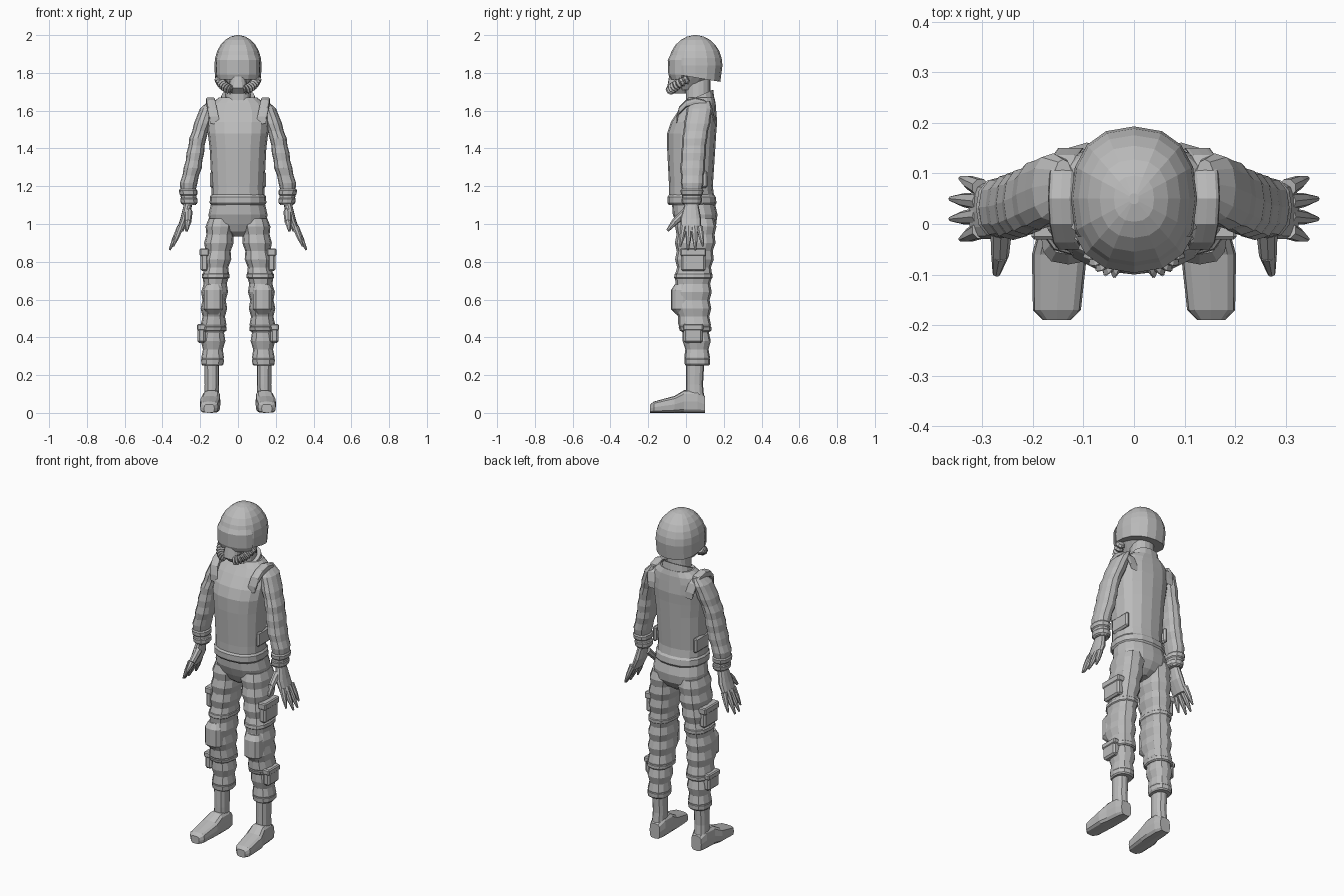
import bpy, bmesh
from math import sin, cos, pi, copysign
from mathutils import Vector, Matrix

if "Cube" in bpy.data.objects:
    bpy.data.objects.remove(bpy.data.objects["Cube"])

GREY = (0.5, 0.5, 0.5, 1)
grey = bpy.data.materials.new("plain_grey")
grey.use_nodes = True
grey.diffuse_color = GREY
grey.node_tree.nodes["Principled BSDF"].inputs["Base Color"].default_value = GREY


def finish(name, bm, mirror=True):
    """Turn a bmesh into a flat shaded object, mirrored across x if paired."""
    bmesh.ops.recalc_face_normals(bm, faces=bm.faces)
    mesh = bpy.data.meshes.new(name)
    bm.to_mesh(mesh)
    bm.free()
    mesh.materials.append(grey)
    obj = bpy.data.objects.new(name, mesh)
    bpy.context.scene.collection.objects.link(obj)
    if mirror:
        modifier = obj.modifiers.new("mirror", "MIRROR")
        modifier.use_mirror_merge = False


def section(rows, position, grow=0):
    """Interpolate a row at a position and grow it outwards."""
    position = min(max(position, rows[0][0]), rows[-1][0])
    for low, high in zip(rows, rows[1:]):
        if low[0] <= position <= high[0]:
            t = (position - low[0]) / (high[0] - low[0])
            row = [a + (b - a) * t for a, b in zip(low, high)]
            break
    pos, left, right, near, far = row
    return pos, left - grow, right + grow, near - grow, far + grow


def loft(name, rows, axis="z", mirror=True, power=0.85, cut=None):
    """Skin rounded sections; row = position, x low, x high, other low, other high."""
    bm = bmesh.new()
    sides = 12 if mirror else 16
    rings = []
    for pos, left, right, near, far in rows:
        ring = []
        for i in range(sides):
            angle = 2 * pi * i / sides
            c, s = (copysign(abs(v) ** power, v) for v in (cos(angle), sin(angle)))
            x = (left + right + (right - left) * c) / 2
            other = (near + far + (far - near) * s) / 2
            ring.append(bm.verts.new((x, other, pos) if axis == "z" else (x, pos, other)))
        rings.append(ring)
    for below, above in zip(rings, rings[1:]):
        for i in range(sides):
            j = (i + 1) % sides
            bm.faces.new((below[i], below[j], above[j], above[i]))
    bm.faces.new(rings[0])
    bm.faces.new(rings[-1])
    if cut:
        everything = bm.verts[:] + bm.edges[:] + bm.faces[:]
        result = bmesh.ops.bisect_plane(bm, geom=everything, plane_co=cut[0],
                                        plane_no=cut[1], clear_outer=True)
        edges = [e for e in result["geom_cut"] if isinstance(e, bmesh.types.BMEdge)]
        bmesh.ops.edgenet_fill(bm, edges=edges)
    finish(name, bm, mirror)


def folded(name, rows, count, depth):
    """Loft cloth with alternating folds along its length."""
    start, length = rows[0][0], rows[-1][0] - rows[0][0]
    loft(name, [section(rows, start + length * i / count, depth if i % 2 else -depth)
                for i in range(count + 1)])


def band(name, rows, low, high, grow, **options):
    """Raised band following the surface of another loft."""
    soft = (high - low) / 5
    loft(name, [section(rows, low), section(rows, low + soft, grow),
                section(rows, high - soft, grow), section(rows, high)], **options)


def centred(rows):
    """Rows given as height, half width, front, back."""
    return [(z, -w, w, front, back) for z, w, front, back in rows]


def cone(bm, start, end, radius_start, radius_end):
    axis = end - start
    turn = axis.to_track_quat("Z", "Y").to_matrix().to_4x4()
    bmesh.ops.create_cone(bm, cap_ends=True, segments=8, radius1=radius_start,
                          radius2=radius_end, depth=axis.length,
                          matrix=Matrix.Translation((start + end) / 2) @ turn)


def block(name, centre, size, bevel=0.01):
    """Bevelled box."""
    bm = bmesh.new()
    bmesh.ops.create_cube(bm, size=1, matrix=Matrix.Diagonal((*size, 1)))
    bmesh.ops.bevel(bm, geom=bm.edges[:], offset=bevel, segments=1, affect="EDGES")
    bm.transform(Matrix.Translation(centre))
    finish(name, bm)


# Helmet: straight walls under a dome, with a sloping lower rim
helmet = [(1.74, -.12, .12, -.08, .18)]
DOME_STEPS = 7
for step in range(DOME_STEPS):
    angle = step * pi / 2 / (DOME_STEPS - .7)
    wide, long = .125 * cos(angle), .143 * cos(angle)
    helmet.append((1.84 + .16 * sin(angle), -wide, wide, .05 - long, .05 + long))
loft("helmet", helmet, mirror=False, cut=((0, .05, 1.775), (0, -.17, -1)))
band("visor", helmet, 1.765, 1.895, .007, mirror=False,
     cut=((0, -.025, 0), (0, 1, 0)))

# Head, neck and breathing mask
loft("head", centred([(1.71, .04, -.05, .06), (1.8, .1, -.08, .16)]), mirror=False)
loft("neck", centred([(1.62, .07, 0, .13), (1.78, .06, 0, .13)]), mirror=False)
loft("mask", centred([(1.69, .03, -.07, 0), (1.72, .05, -.1, 0),
                      (1.78, .04, -.09, 0)]), mirror=False)

# Ribbed breathing hoses curving back from the mask
bm = bmesh.new()
start, middle, end = (Vector(p) for p in
                      ((.03, -.08, 1.71), (.08, -.08, 1.72), (.1, .01, 1.77)))
RIBS = 8
points = []
for i in range(2 * RIBS + 1):
    t = i / RIBS / 2
    points.append(start.lerp(middle, t).lerp(middle.lerp(end, t), t))
thin, thick = .019, .028
for i, (here, there) in enumerate(zip(points, points[1:])):
    if i % 2:
        cone(bm, here, there, thick, thin)
    else:
        cone(bm, here, there, thin, thick)
finish("breathing_hose", bm)

# Jacket body, hem and collar
jacket = centred([
    (1.1, .142, -.09, .155), (1.2, .14, -.09, .142), (1.4, .15, -.1, .155),
    (1.48, .16, -.1, .16), (1.54, .165, -.08, .165), (1.6, .165, -.04, .16),
    (1.64, .14, -.01, .157), (1.67, .1, .01, .15)])
loft("jacket", jacket, mirror=False)
band("jacket_hem", jacket, 1.1, 1.155, .008, mirror=False)
loft("collar", centred([(1.62, .1, -.01, .155), (1.72, .08, .01, .143)]),
     mirror=False, cut=((0, .14, 1.71), (0, -.45, 1)))
block("jacket_side_pocket", (.135, .05, 1.235), (.025, .13, .09))

# Straps arching over the shoulders
arch = []
ARCH_STEPS = 6
for step in range(ARCH_STEPS + 1):
    angle = pi * step / ARCH_STEPS
    left, top = .1 + .02 * sin(angle), 1.57 + .1 * sin(angle)
    arch.append((.05 - .1 * cos(angle), left, left + .05, top - .04, top))
loft("shoulder_strap", arch, axis="y", power=.5)

# Sleeves and double cuffs
sleeve = [(1.1, .22, .295, -.015, .075), (1.2, .222, .31, -.025, .09),
          (1.3, .192, .285, -.03, .1), (1.45, .17, .257, -.02, .11),
          (1.6, .12, .21, 0, .14), (1.65, .12, .16, .03, .13)]
folded("sleeve", sleeve, 14, .002)
for low in (1.105, 1.15):
    band("cuff", sleeve, low, low + .035, .006)

# Hands with fanned fingers and a forward thumb
loft("palm", [(.96, .29, .327, -.03, .08), (1.03, .255, .305, -.03, .08),
              (1.13, .238, .28, 0, .06)])
bm = bmesh.new()
for k in (-1.5, -.5, .5, 1.5):
    root = Vector((.304, .03 + .028 * k, .985))
    tip = Vector((.365 - .01 * k * k, .03 + .04 * k, .86 + .01 * k * k))
    knuckle = root.lerp(tip, .55)
    cone(bm, root, knuckle, .018, .014)
    cone(bm, knuckle, tip, .014, .005)
base, joint, tip = (Vector(p) for p in
                    ((.262, 0, 1.065), (.265, -.06, 1.01), (.272, -.098, .965)))
cone(bm, base, joint, .022, .018)
cone(bm, joint, tip, .018, .008)
finish("fingers", bm)

# Trousers: hips, folded legs, straps and turned cuffs
loft("hips", centred([(.935, .03, 0, .1), (.96, .08, -.03, .135), (1, .15, -.05, .16),
                      (1.05, .156, -.07, .167), (1.12, .14, -.075, .15)]), mirror=False)
leg = [(.25, .083, .188, 0, .12), (.4, .07, .192, -.015, .127),
       (.48, .065, .192, -.04, .127), (.6, .06, .193, -.07, .13),
       (.75, .05, .182, -.052, .135), (.95, .02, .172, -.055, .157),
       (1.03, .02, .16, -.05, .155)]
folded("trouser_leg", leg, 18, .005)
band("trouser_cuff", leg, .25, .29, .006)
for low in (.43, .71):
    band("leg_strap", leg, low, low + .03, .007)
loft("knee_pad", [(.52, .1, .16, -.05, .03), (.55, .075, .185, -.08, .05),
                  (.65, .075, .185, -.08, .05), (.68, .09, .17, -.06, .03)], power=.7)

# Cargo pockets with flaps
for part, height, depth, tall, out in (("thigh", .81, .13, .12, .178),
                                       ("shin", .42, .1, .1, .193)):
    block(part + "_pocket", (out, .038, height), (.042, depth, tall))
    block(part + "_pocket_flap", (out, .038, height + tall / 3),
          (.05, depth + .008, tall / 3), bevel=.006)

# Boots
loft("boot_shaft", [(.04, .105, .18, 0, .1), (.15, .1, .176, 0, .09),
                    (.27, .1, .178, 0, .097)])
loft("boot_foot", [
    (-.19, .125, .18, 0, .045), (-.17, .105, .2, 0, .06), (-.06, .093, .202, 0, .09),
    (-.01, .093, .188, 0, .12), (.06, .093, .183, 0, .12),
    (.1, .105, .172, 0, .09)], axis="y", power=.55)
